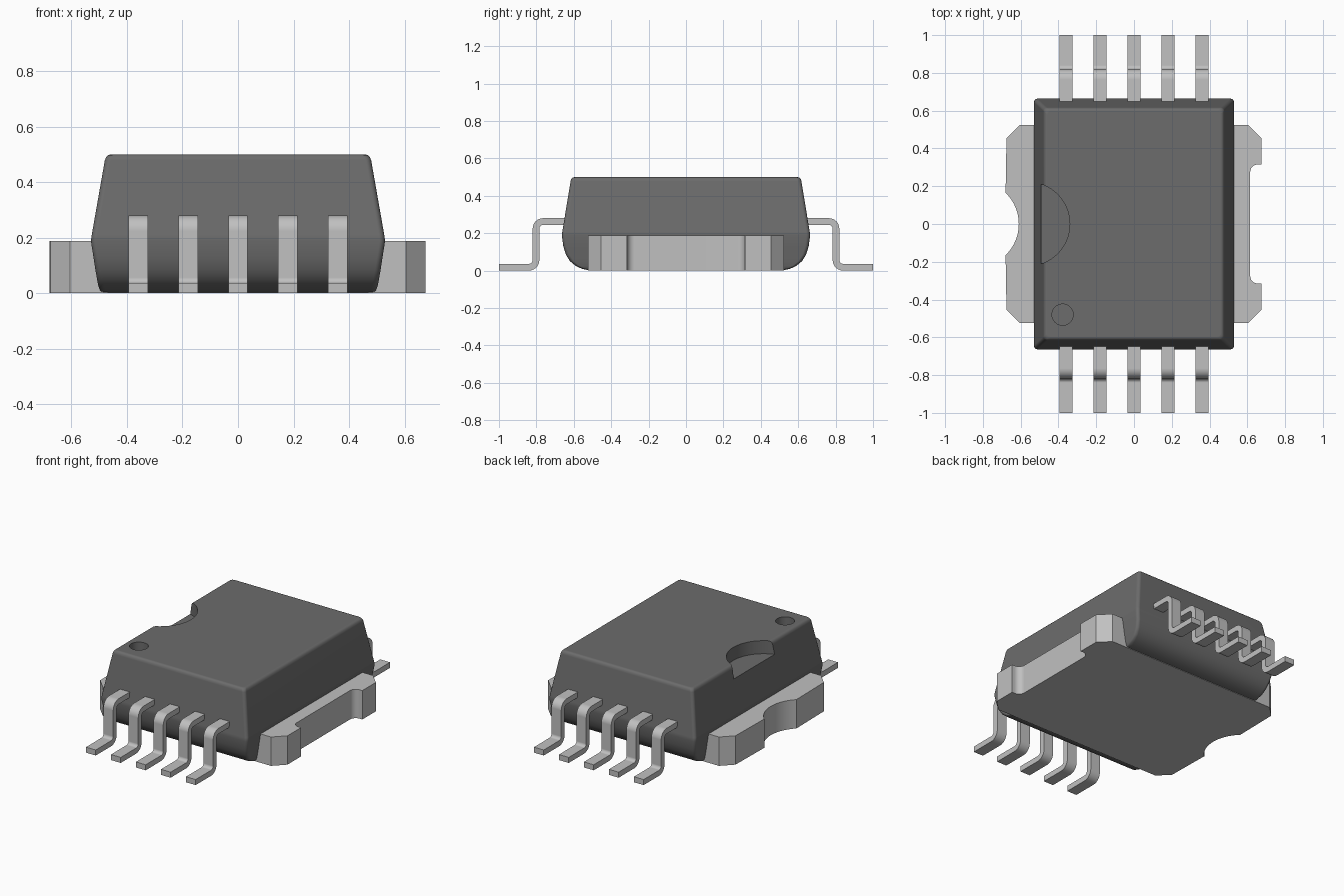
import bpy, bmesh
from math import pi, sin, cos, asin, radians

cube = bpy.data.objects.get("Cube")
if cube:
    bpy.data.objects.remove(cube, do_unlink=True)


def material(name, value):
    m = bpy.data.materials.new(name)
    m.use_nodes = True
    color = (value, value, value, 1)
    m.diffuse_color = color
    m.node_tree.nodes["Principled BSDF"].inputs["Base Color"].default_value = color
    return m


BODY = material("dark plastic", 0.15)
METAL = material("light metal", 0.53)


def finish(name, bm, mat):
    bmesh.ops.recalc_face_normals(bm, faces=bm.faces)
    mesh = bpy.data.meshes.new(name)
    bm.to_mesh(mesh)
    bm.free()
    mesh.materials.append(mat)
    ob = bpy.data.objects.new(name, mesh)
    bpy.context.collection.objects.link(ob)
    return ob


def activate(ob):
    bpy.ops.object.select_all(action='DESELECT')
    ob.select_set(True)
    bpy.context.view_layer.objects.active = ob


def smooth(ob, angle=32):
    activate(ob)
    bpy.ops.object.shade_smooth_by_angle(angle=radians(angle))
    wn = ob.modifiers.new("weighted normals", 'WEIGHTED_NORMAL')
    wn.keep_sharp = True


def arc(cx, cy, r, start, end, n):
    """Points along a circular arc, angles in degrees."""
    steps = [radians(start + (end - start) * i / n) for i in range(n + 1)]
    return [(cx + r * cos(a), cy + r * sin(a)) for a in steps]


def loft(name, loops, mat):
    """Skin a stack of equal-length closed loops and cap both ends."""
    bm = bmesh.new()
    rings = [[bm.verts.new(p) for p in loop] for loop in loops]
    for a, b in zip(rings, rings[1:]):
        for i in range(len(a)):
            j = (i + 1) % len(a)
            bm.faces.new((a[i], a[j], b[j], b[i]))
    bm.faces.new(rings[0])
    bm.faces.new(rings[-1])
    return finish(name, bm, mat)


def rounded_rect(hx, hy, z, r=0.02):
    pts = []
    for k, (sx, sy) in enumerate([(1, 1), (-1, 1), (-1, -1), (1, -1)]):
        pts += arc(sx * (hx - r), sy * (hy - r), r, 90 * k, 90 * k + 90, 4)
    return [(x, y, z) for x, y in pts]


# Body: half width, half depth, height from the rounded base to the top
sections = [(0.488, 0.525, 0.003), (0.497, 0.555, 0.009), (0.503, 0.59, 0.025),
            (0.508, 0.62, 0.05), (0.514, 0.642, 0.085), (0.521, 0.656, 0.13),
            (0.53, 0.664, 0.188), (0.527, 0.661, 0.21), (0.48, 0.617, 0.478),
            (0.475, 0.613, 0.49), (0.468, 0.606, 0.497), (0.458, 0.596, 0.5)]
body = loft("body", [rounded_rect(*s) for s in sections], BODY)


# Cut the end notch and the round index mark into the top
def cut_round(x, y, r, floor):
    pts = arc(x, y, r, 0, 360, 64)[:-1]
    cutter = loft("cutter", [[(px, py, z) for px, py in pts] for z in (floor, 0.7)], BODY)
    cutter.hide_render = True
    mod = body.modifiers.new("cut", 'BOOLEAN')
    mod.operation = 'DIFFERENCE'
    mod.solver = 'EXACT'
    mod.object = cutter
    activate(body)
    bpy.ops.object.modifier_apply(modifier=mod.name)
    bpy.data.objects.remove(cutter, do_unlink=True)


cut_round(-0.562, 0, 0.222, 0.415)
cut_round(-0.378, -0.48, 0.056, 0.42)
smooth(body)

# Heat slug: chamfered plate, shallow recess on one end, round bite on the other
half = [(0.615, 0.275)] + arc(0.655, 0.275, 0.04, 180, 90, 6)[1:]
half += [(0.675, 0.315), (0.675, 0.455), (0.605, 0.525)]
bite = asin(0.165 / 0.23) * 180 / pi
outline = [(x, -y) for x, y in reversed(half)] + half
outline += [(-0.605, 0.525), (-0.675, 0.455)]
outline += arc(-0.84, 0, 0.23, bite, -bite, 20)
outline += [(-0.675, -0.455), (-0.605, -0.525)]
slug = loft("heat_slug", [[(x, y, z) for x, y in outline] for z in (0, 0.188)], METAL)
smooth(slug)

# Leads: gull-wing side profile in y and z, extruded across x
T, R = 0.036, 0.02
profile = [(0.6, 0.28)]
profile += arc(0.82 - R - T, 0.28 - R - T, R + T, 90, 0, 6)
profile += arc(0.82 + R, T + R, R, 180, 270, 6)
profile += [(1.0, T), (1.0, 0)]
profile += arc(0.82 + R, T + R, R + T, 270, 180, 6)
profile += arc(0.82 - R - T, 0.28 - R - T, R, 0, 90, 6)
profile += [(0.6, 0.28 - T)]
for side, label in ((-1, "front"), (1, "back")):
    for i in range(5):
        x = (i - 2) * 0.18
        loops = [[(x + dx, side * y, z) for y, z in profile] for dx in (-0.035, 0.035)]
        smooth(loft(f"{label}_lead_{i + 1}", loops, METAL))
